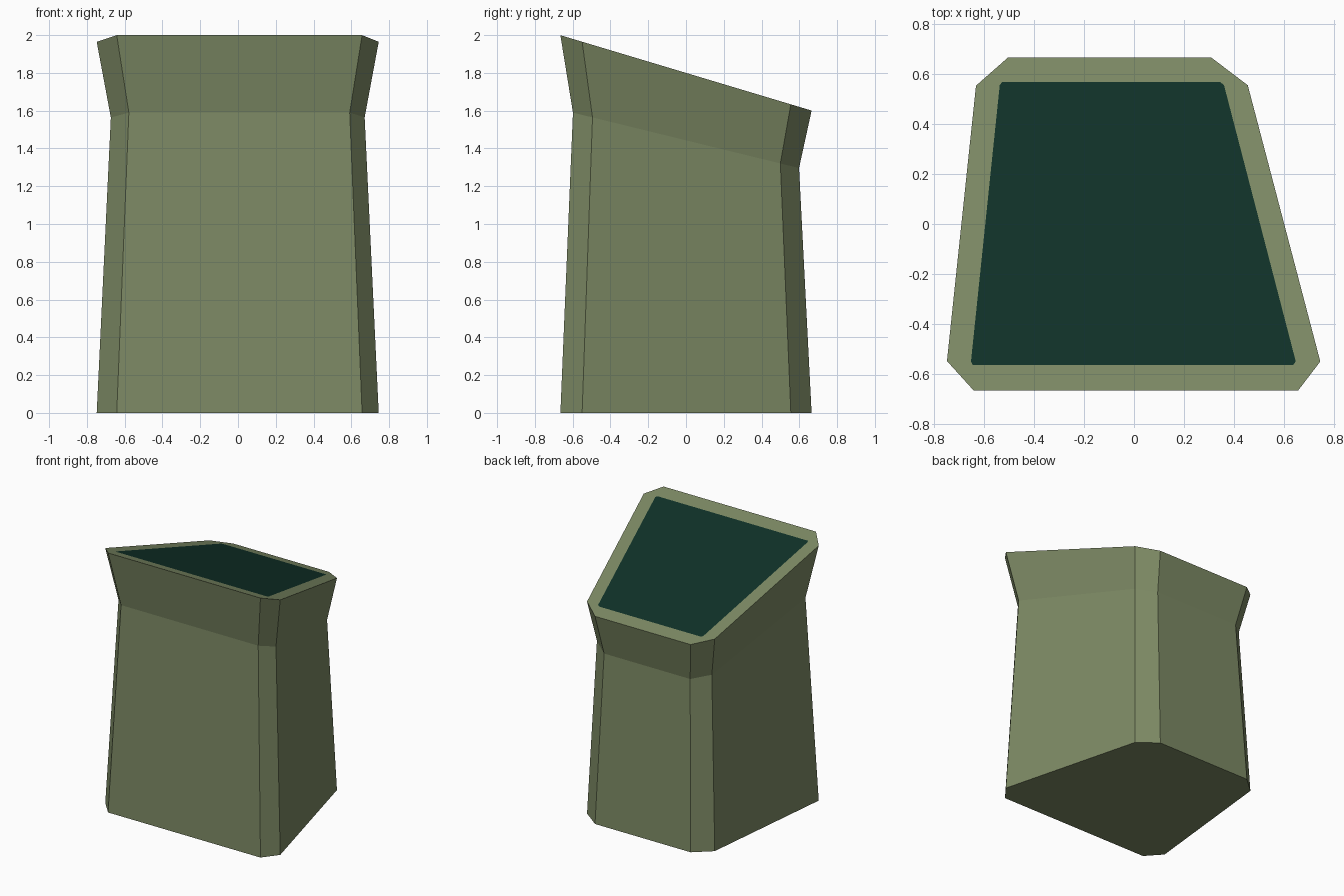
import bpy, bmesh

if "Cube" in bpy.data.objects:
    bpy.data.objects.remove(bpy.data.objects["Cube"])

# Footprint with clipped corners, counter-clockwise from above
OUTLINE = [(-0.642, -0.665), (0.657, -0.665), (0.745, -0.55), (0.455, 0.555),
           (0.31, 0.665), (-0.505, 0.665), (-0.632, 0.553), (-0.748, -0.548)]
# Dark panel outline, matching the footprint corner by corner
PANEL = [(-0.645, -0.563), (0.637, -0.563), (0.647, -0.55), (0.36, 0.555),
         (0.345, 0.568), (-0.527, 0.568), (-0.537, 0.555), (-0.652, -0.55)]


def material(name, colour):
    m = bpy.data.materials.new(name)
    m.diffuse_color = (*colour, 1.0)
    m.use_nodes = True
    m.node_tree.nodes["Principled BSDF"].inputs["Base Color"].default_value = m.diffuse_color
    return m


def top_height(y):
    return 1.8 - 0.3 * y


def neck_height(y):
    return 1.443 - 0.245 * y


bm = bmesh.new()


def ring(points, scale, height):
    return [bm.verts.new((x * scale, y * scale, height(y * scale))) for x, y in points]


# Base, narrowed neck, flared sloping rim and inset panel
rings = [ring(OUTLINE, 1.0, lambda y: 0.0),
         ring(OUTLINE, 0.9, neck_height),
         ring(OUTLINE, 1.0, top_height),
         ring(PANEL, 1.0, top_height)]
for low, high in zip(rings, rings[1:]):
    for i in range(len(low)):
        j = (i + 1) % len(low)
        bm.faces.new((low[i], low[j], high[j], high[i]))
bm.faces.new(rings[0][::-1])
panel = bm.faces.new(rings[-1])
panel.material_index = 1

mesh = bpy.data.meshes.new("pedestal")
bm.to_mesh(mesh)
bm.free()
mesh.materials.append(material("olive green", (0.202, 0.250, 0.127)))
mesh.materials.append(material("dark green", (0.005, 0.031, 0.021)))
pedestal = bpy.data.objects.new("pedestal", mesh)
bpy.context.collection.objects.link(pedestal)
